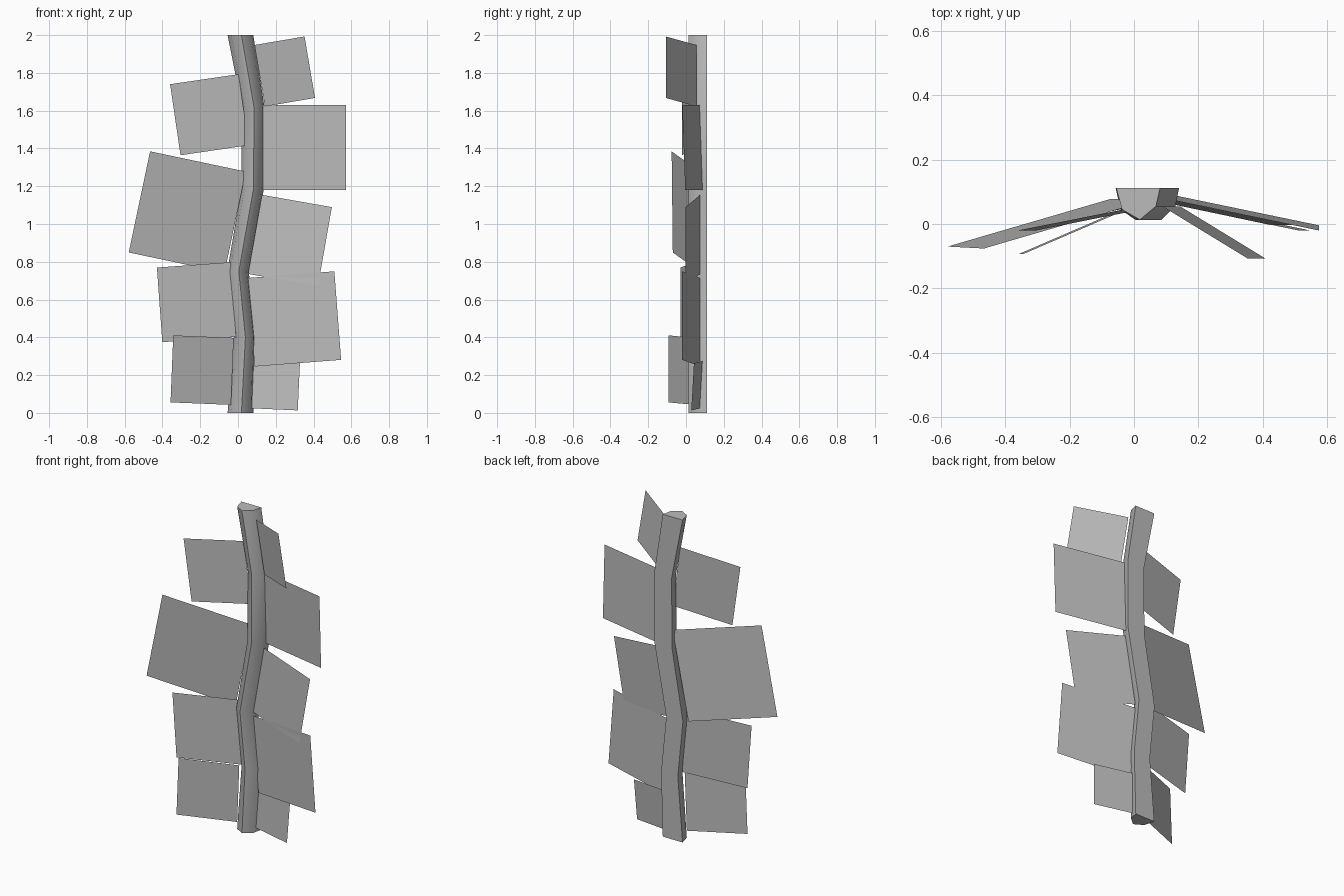
import bpy, bmesh, math
from mathutils import Vector

old = bpy.data.objects.get("Cube")
if old:
    bpy.data.objects.remove(old, do_unlink=True)

GREY = (0.5, 0.5, 0.5, 1)
mat = bpy.data.materials.new("plain grey")
mat.use_nodes = True
mat.diffuse_color = GREY
mat.node_tree.nodes["Principled BSDF"].inputs["Base Color"].default_value = GREY


def make_object(name, bm):
    mesh = bpy.data.meshes.new(name)
    bm.to_mesh(mesh)
    bm.free()
    mesh.materials.append(mat)
    obj = bpy.data.objects.new(name, mesh)
    bpy.context.collection.objects.link(obj)
    return obj


# Crooked stem: a flat-backed section swept up through a few bends
section = [(-.068, .112), (-.05, .045), (.005, .013), (.055, .055), (.068, .112)]
bends = [(.013, 0, 1), (.035, .4, .84), (0, .75, .84),
         (.078, 1.19, .88), (.08, 1.62, .88), (.013, 2, 1)]
bm = bmesh.new()
rings = [[bm.verts.new((cx + px * width, py, z)) for px, py in section]
         for cx, z, width in bends]
count = len(section)
for low, high in zip(rings, rings[1:]):
    for i in range(count):
        j = (i + 1) % count
        bm.faces.new((low[i], low[j], high[j], high[i]))
bm.faces.new(rings[0])
bm.faces.new(rings[-1])
bmesh.ops.recalc_face_normals(bm, faces=bm.faces)
stem = make_object("stem", bm)
bpy.ops.object.select_all(action="DESELECT")
stem.select_set(True)
bpy.context.view_layer.objects.active = stem
bpy.ops.object.shade_smooth_by_angle(angle=math.radians(70))


# Flat leaf cards: middle of the inner edge, middle of the outer edge, height
def leaf(name, inner, outer, height, lean=0):
    inner, outer = Vector(inner), Vector(outer)
    run = outer - inner
    side = math.copysign(1, run.x)
    up = Vector((-run.z * side, 0, run.x * side)).normalized() * height / 2
    up.y = lean
    corners = [inner - up, outer - up, outer + up, inner + up]
    bm = bmesh.new()
    verts = [bm.verts.new(c) for c in corners]
    bm.faces.new(verts if side > 0 else verts[::-1])
    make_object(name, bm)


leaf("left_leaf_top", (.115, .055, 1.785), (.38, -.107, 1.83), .33)
leaf("left_leaf_upper", (.12, .082, 1.405), (.573, -.012, 1.405), .45, -.008)
leaf("left_leaf_middle", (.09, .075, .945), (.46, -.003, .88), .425)
leaf("left_leaf_lower", (.07, .075, .48), (.528, -.02, .515), .47)
leaf("left_leaf_bottom", (.06, .083, .15), (.322, .035, .138), .25, .007)
leaf("right_leaf_top", (.03, .052, 1.605), (-.332, -.02, 1.552), .38)
leaf("right_leaf_middle", (-.015, .075, 1.01), (-.522, -.073, 1.117), .547, -.003)
leaf("right_leaf_lower", (-.025, .052, .6), (-.415, -.03, .572), .396)
leaf("right_leaf_bottom", (-.03, .045, .22), (-.35, -.093, .233), .355)
